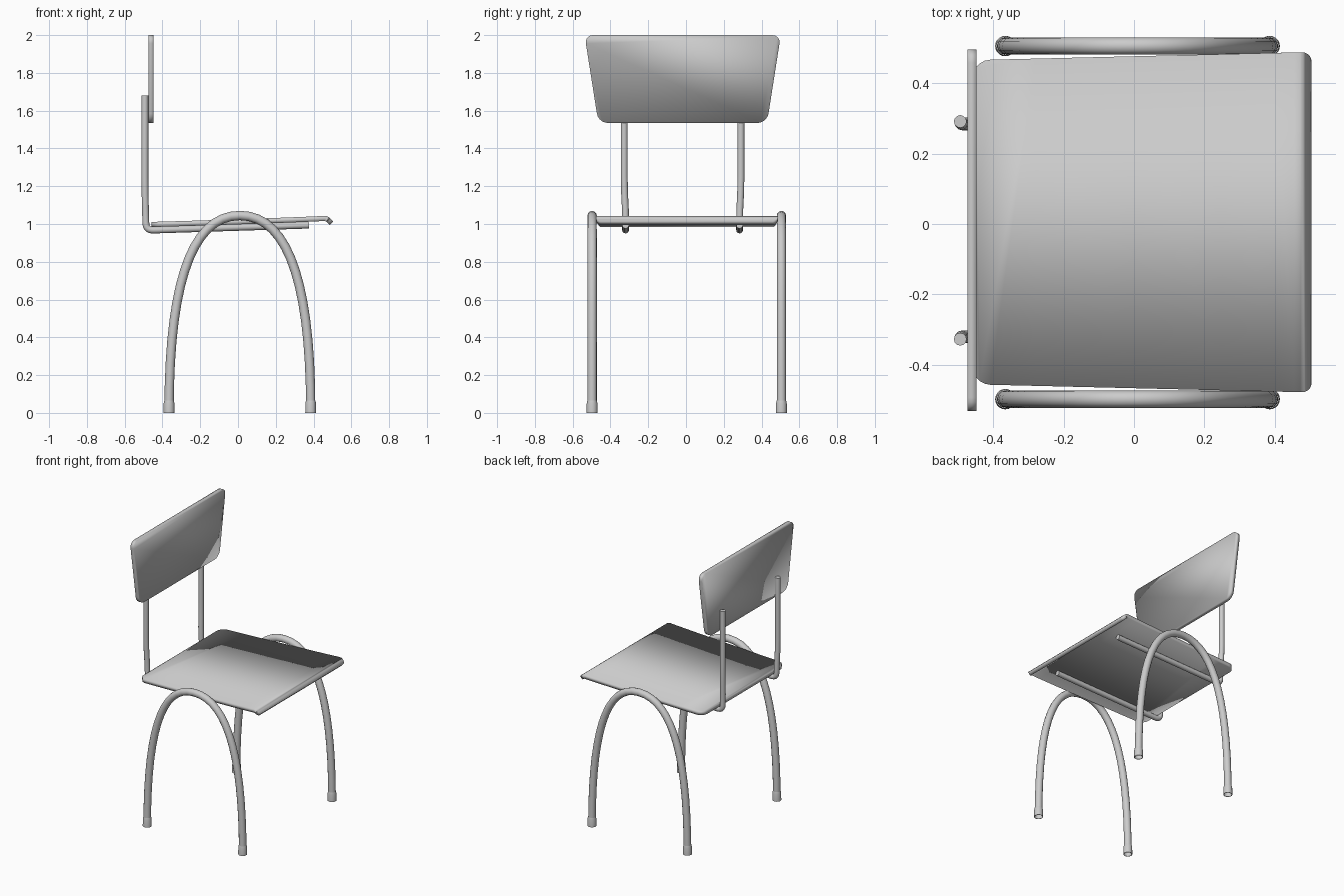
import bpy, bmesh, math
from mathutils import Vector
from mathutils.geometry import interpolate_bezier

if "Cube" in bpy.data.objects:
    bpy.data.objects.remove(bpy.data.objects["Cube"])


def smooth(ob, angle=35):
    bpy.ops.object.select_all(action='DESELECT')
    ob.select_set(True)
    bpy.context.view_layer.objects.active = ob
    bpy.ops.object.shade_smooth_by_angle(angle=math.radians(angle))


def tube(name, pts, radius, caps):
    cu = bpy.data.curves.new(name, 'CURVE')
    cu.dimensions = '3D'
    cu.bevel_depth = radius
    cu.bevel_resolution = 4
    cu.use_fill_caps = caps
    sp = cu.splines.new('POLY')
    sp.points.add(len(pts) - 1)
    for p, co in zip(sp.points, pts):
        p.co = (*co, 1)
    ob = bpy.data.objects.new(name, cu)
    bpy.context.collection.objects.link(ob)
    bpy.ops.object.select_all(action='DESELECT')
    ob.select_set(True)
    bpy.context.view_layer.objects.active = ob
    bpy.ops.object.convert(target='MESH')
    smooth(bpy.context.object)


def rounded(corners, radii, n=6):
    """Outline with each corner replaced by a curved fillet."""
    out = []
    for i, (c, r) in enumerate(zip(corners, radii)):
        c = Vector(c)
        a = c + (Vector(corners[i - 1]) - c).normalized() * r
        b = c + (Vector(corners[(i + 1) % len(corners)]) - c).normalized() * r
        out += interpolate_bezier(a, a.lerp(c, .55), b.lerp(c, .55), b, n)
    return out


def panel(name, outline, thickness, cuts=(), height=None):
    """Flat outline, optionally cut across x and bent by height(x)."""
    bm = bmesh.new()
    bm.faces.new([bm.verts.new(p) for p in outline])
    for x in cuts:
        bmesh.ops.bisect_plane(bm, geom=bm.verts[:] + bm.edges[:] + bm.faces[:],
                               plane_co=(x, 0, 0), plane_no=(1, 0, 0))
    if height:
        for v in bm.verts:
            v.co.z = height(v.co.x)
    me = bpy.data.meshes.new(name)
    bm.to_mesh(me)
    bm.free()
    ob = bpy.data.objects.new(name, me)
    bpy.context.collection.objects.link(ob)
    mod = ob.modifiers.new('thickness', 'SOLIDIFY')
    mod.thickness = thickness
    mod.offset = -1
    smooth(ob, 30)


def foot(name, x, y):
    prof = [(.0255, 0), (.029, 0), (.0285, .05), (.025, .066)]
    bm = bmesh.new()
    vs = [bm.verts.new((x + r, y, z)) for r, z in prof]
    es = [bm.edges.new(e) for e in zip(vs, vs[1:])]
    bmesh.ops.spin(bm, geom=vs + es, cent=(x, y, 0), axis=(0, 0, 1),
                   angle=math.tau, steps=20)
    bmesh.ops.remove_doubles(bm, verts=bm.verts[:], dist=1e-5)
    bmesh.ops.recalc_face_normals(bm, faces=bm.faces[:])
    me = bpy.data.meshes.new(name)
    bm.to_mesh(me)
    bm.free()
    ob = bpy.data.objects.new(name, me)
    bpy.context.collection.objects.link(ob)
    smooth(ob)


# Seat with a rolled-down front lip
SEAT = [(-.46, 1.011), (-.28, 1.016), (0, 1.025), (.25, 1.034), (.4, 1.04),
        (.455, 1.043), (.472, 1.041), (.484, 1.034), (.504, 1.014)]


def seat_z(x):
    for (x0, z0), (x1, z1) in zip(SEAT, SEAT[1:]):
        if x <= x1:
            return z0 + (z1 - z0) * (x - x0) / (x1 - x0)
    return SEAT[-1][1]


panel('seat',
      rounded([(-.458, -.455, 0), (.504, -.478, 0), (.504, .488, 0), (-.458, .465, 0)],
              [.05, .028, .028, .05]),
      .027, [p[0] for p in SEAT[1:-1]], seat_z)

# Backrest
panel('backrest',
      rounded([(-.447, -.464, 1.535), (-.447, .429, 1.535),
               (-.447, .502, 2.0), (-.447, -.537, 2.0)],
              [.05, .05, .045, .045]), .026)

for s, side in ((-1, 'right'), (1, 'left')):
    # Arched legs with end caps
    y = .004 + s * .501
    half = interpolate_bezier(Vector((-.375, y, .01)), Vector((-.375, y, .7)),
                              Vector((-.25, y, 1.045)), Vector((0, y, 1.045)), 16)
    arch = half + [Vector((-p.x, p.y, p.z)) for p in reversed(half[:-1])]
    tube(side + '_leg_arch', [p + Vector((.01, 0, 0)) for p in arch], .0245, False)
    foot(side + '_back_foot', -.365, y)
    foot(side + '_front_foot', .385, y)

    # Bent rods carrying the seat and backrest
    yt, yb = -.018 + s * .309, -.018 + s * .302
    bend = interpolate_bezier(Vector((-.488, yb, 1.01)), Vector((-.488, yb, .98)),
                              Vector((-.478, yb, .967)), Vector((-.445, yb, .968)), 8)
    tube(side + '_support_rod',
         [(-.493, yt, 1.68), (-.493, yt, 1.25), (-.492, yt - s * .002, 1.16),
          (-.49, yb + s * .001, 1.08)] + [tuple(p) for p in bend] + [(.375, yb, .994)],
         .018, True)
